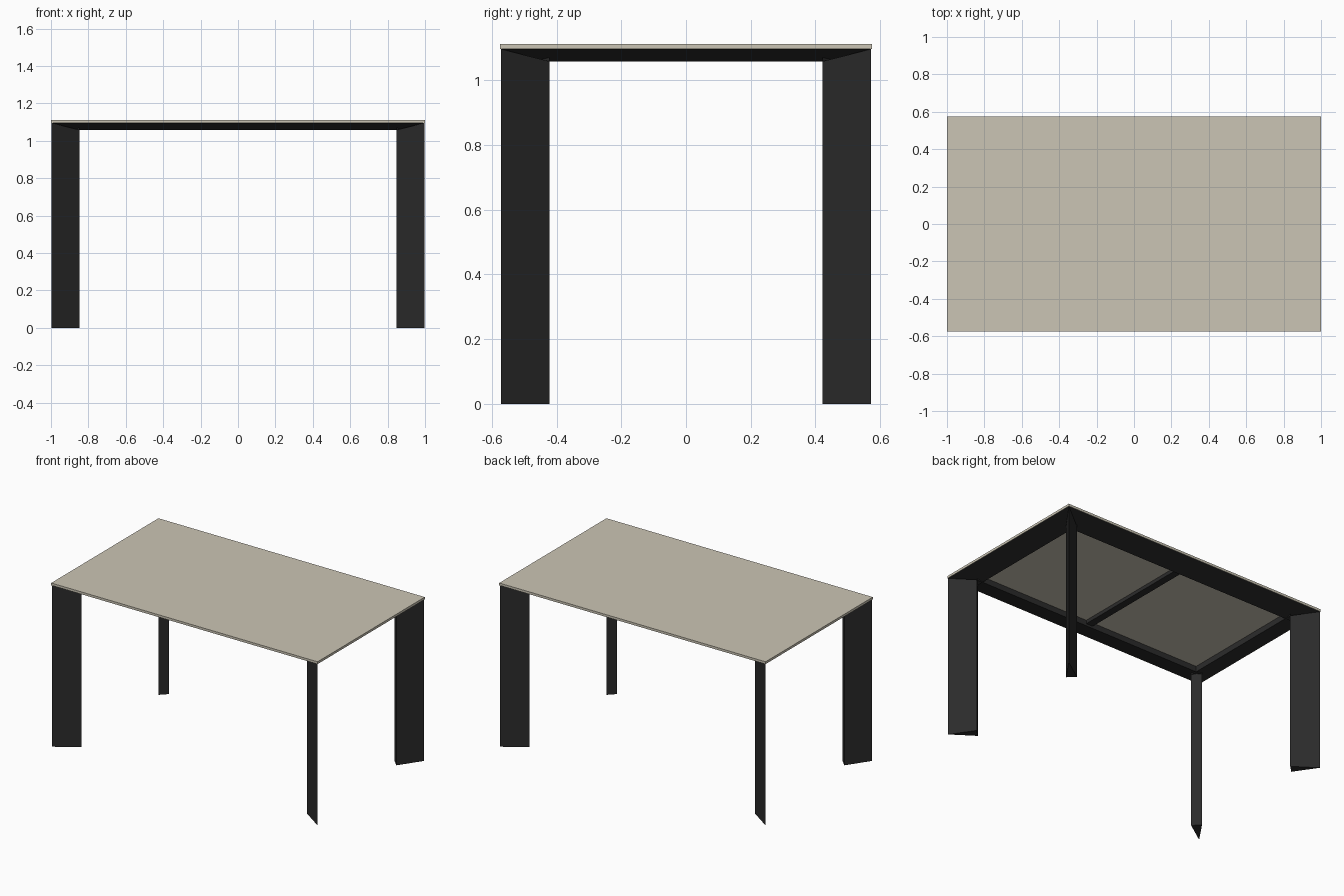
import bpy, bmesh

if "Cube" in bpy.data.objects:
    bpy.data.objects.remove(bpy.data.objects["Cube"])

X, Y = 1.0, 0.575          # half size of the table top
Z_TOP, Z_UNDER = 1.112, 1.096
Z_LIP = 1.058              # lowest line of the apron
D, W = 0.153, 0.047        # leg depth from the corner, width of its inner flat
E = 0.003                  # inset of the frame from the top's edge


def material(name, rgb):
    m = bpy.data.materials.new(name)
    m.diffuse_color = (*rgb, 1)
    m.use_nodes = True
    m.node_tree.nodes["Principled BSDF"].inputs["Base Color"].default_value = m.diffuse_color
    return m


BEIGE = material("warm beige", (0.60, 0.56, 0.46))
BLACK = material("soft black", (0.024, 0.024, 0.024))


def build(name, verts, faces, mat):
    bm = bmesh.new()
    vs = [bm.verts.new(v) for v in verts]
    for f in faces:
        bm.faces.new([vs[i] for i in f])
    bmesh.ops.recalc_face_normals(bm, faces=bm.faces[:])
    me = bpy.data.meshes.new(name)
    bm.to_mesh(me)
    bm.free()
    me.materials.append(mat)
    ob = bpy.data.objects.new(name, me)
    bpy.context.collection.objects.link(ob)
    return ob


def box(name, x, y, z0, z1, mat):
    verts = [(sx * x, sy * y, z) for z in (z0, z1)
             for sx, sy in ((-1, -1), (1, -1), (1, 1), (-1, 1))]
    sides = [(i, (i + 1) % 4, (i + 1) % 4 + 4, i + 4) for i in range(4)]
    return build(name, verts, [(3, 2, 1, 0), (4, 5, 6, 7)] + sides, mat)


def leg_section(sx, sy):
    """Wedge section: sharp outer corner, flat facing the table centre."""
    return [(sx * (X - E), sy * (Y - E)),
            (sx * (X - D), sy * (Y - D + W)),
            (sx * (X - D - 0 + W), sy * (Y - D))]


# table top
box("table_top", X, Y, Z_UNDER, Z_TOP, BEIGE)

# wedge legs, mitred into the sloping apron
for sx, sy, name in ((-1, -1, "front_left_leg"), (1, -1, "front_right_leg"),
                     (1, 1, "back_right_leg"), (-1, 1, "back_left_leg")):
    sec = leg_section(sx, sy)
    tops = (Z_UNDER, Z_LIP, Z_LIP)
    verts = [(x, y, 0) for x, y in sec] + [(x, y, z) for (x, y), z in zip(sec, tops)]
    build(name, verts, [(0, 1, 2), (3, 4, 5), (0, 1, 4, 3), (1, 2, 5, 4), (2, 0, 3, 5)], BLACK)

# apron frame: knife-edge outside, eight-sided opening inside
outer, low, high = [], [], []
for sx, sy in ((-1, -1), (1, -1), (1, 1), (-1, 1)):
    o, a, b = leg_section(sx, sy)
    outer.append((*o, Z_UNDER))
    pair = (a, b) if sx * sy > 0 else (b, a)   # keep counter-clockwise order
    for p in pair:
        low.append((*p, Z_LIP))
        high.append((*p, Z_UNDER))
faces = [(4 + i, 4 + (i + 1) % 8, 12 + (i + 1) % 8, 12 + i) for i in range(8)]
for i in range(4):
    j = (i + 1) % 4
    for base in (4, 12):
        faces.append((i, j, base + 2 * j, base + 2 * i + 1))
        faces.append((i, base + 2 * i + 1, base + 2 * i))
build("apron_frame", outer + low + high, faces, BLACK)

# cross bar under the middle of the top
box("cross_bar", 0.025, Y - D, 1.072, Z_UNDER, BLACK)
